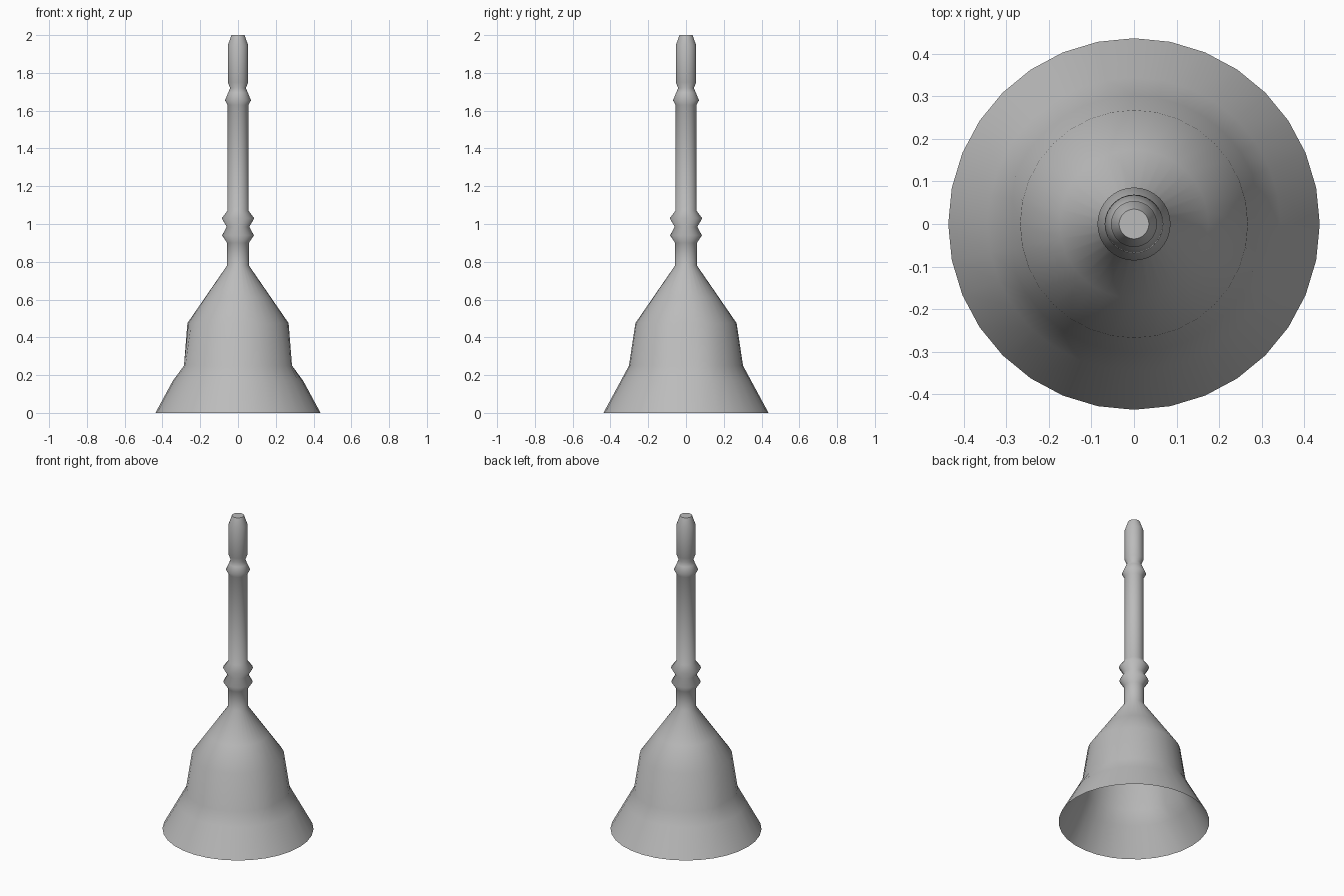
import bpy, bmesh, math

if "Cube" in bpy.data.objects:
    bpy.data.objects.remove(bpy.data.objects["Cube"])

SIDES = 32

# One flat grey
grey = bpy.data.materials.new("plain_grey")
grey.diffuse_color = (0.5, 0.5, 0.5, 1.0)
grey.use_nodes = True
grey.node_tree.nodes["Principled BSDF"].inputs["Base Color"].default_value = grey.diffuse_color

# Profile (radius, height) from the open rim to the handle tip
profile = [
    (0.437, 0.0), (0.345, 0.17), (0.302, 0.25),          # flared lip
    (0.268, 0.475), (0.175, 0.61), (0.058, 0.78),        # waist and shoulder
    (0.058, 0.90), (0.084, 0.94), (0.060, 0.985),        # lower collar
    (0.086, 1.03), (0.056, 1.07),                        # upper collar
    (0.055, 1.63), (0.069, 1.655), (0.052, 1.695),       # grip and top ring
    (0.042, 1.72), (0.054, 1.75), (0.054, 1.945), (0.035, 2.0),  # finial
]


def lathe(name, points, mat):
    bm = bmesh.new()
    rings = []
    for r, z in points:
        ring = []
        for i in range(SIDES):
            a = 2 * math.pi * i / SIDES
            x, y = r * math.cos(a), r * math.sin(a)
            if z == 0.25:  # waist is slightly flattened on its left and right
                x = max(-0.286, min(0.286, x))
            ring.append(bm.verts.new((x, y, z)))
        rings.append(ring)
    for lo, hi in zip(rings, rings[1:]):
        for i in range(SIDES):
            j = (i + 1) % SIDES
            bm.faces.new((lo[i], lo[j], hi[j], hi[i]))
    bm.faces.new(rings[-1])  # flat tip; the bottom stays open
    mesh = bpy.data.meshes.new(name)
    bm.to_mesh(mesh)
    bm.free()
    mesh.materials.append(mat)
    obj = bpy.data.objects.new(name, mesh)
    bpy.context.collection.objects.link(obj)
    bpy.context.view_layer.objects.active = obj
    obj.select_set(True)
    bpy.ops.object.shade_smooth_by_angle(angle=math.radians(68))
    return obj


# Hollow bell with its turned handle
lathe("hand_bell", profile, grey)
